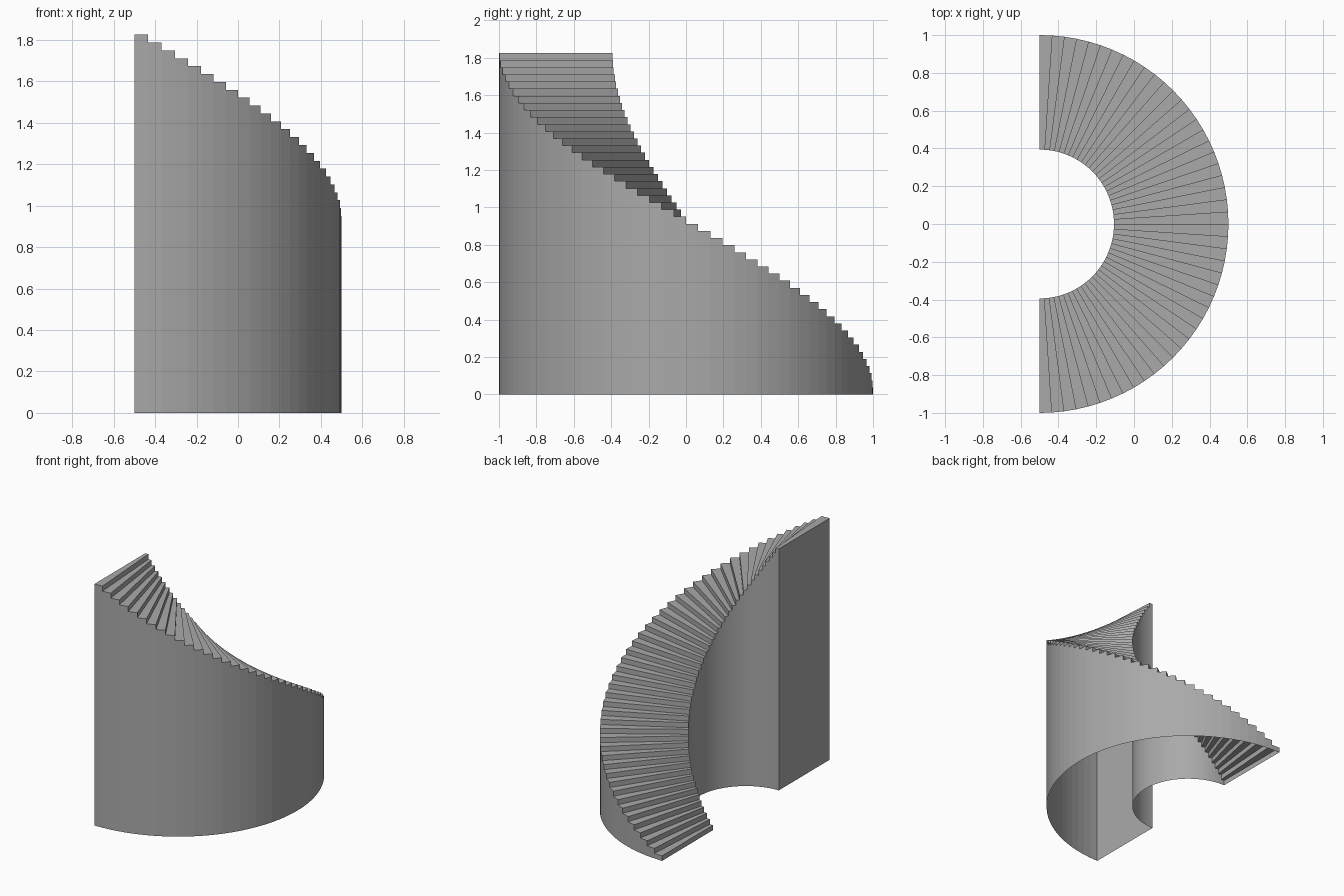
import bpy, bmesh, math

cube = bpy.data.objects.get("Cube")
if cube:
    bpy.data.objects.remove(cube, do_unlink=True)

STEPS = 48
HEIGHT = 1.825
INNER, OUTER = 0.394, 1.0
CENTRE_X = -0.5
RISE = HEIGHT / STEPS

# Plain grey for the whole staircase
grey = bpy.data.materials.new("grey_stone")
grey.use_nodes = True
colour = (0.4, 0.4, 0.4, 1)
grey.diffuse_color = colour
grey.node_tree.nodes["Principled BSDF"].inputs["Base Color"].default_value = colour

bm = bmesh.new()


def point(radius, step, z):
    """Point on the half circle, running from the back round to the front."""
    angle = math.pi / 2 - math.pi * step / STEPS
    return (CENTRE_X + radius * math.cos(angle), radius * math.sin(angle), z)


def quad(*corners):
    bm.faces.new([bm.verts.new(point(*c)) for c in corners])


for i in range(STEPS):
    j, low, top = i + 1, i * RISE, (i + 1) * RISE
    # Riser and tread
    quad((OUTER, i, low), (INNER, i, low), (INNER, i, top), (OUTER, i, top))
    quad((OUTER, j, top), (OUTER, i, top), (INNER, i, top), (INNER, j, top))
    # Outer and inner side walls down to the ground
    quad((OUTER, j, 0), (OUTER, i, 0), (OUTER, i, top), (OUTER, j, top))
    quad((INNER, i, 0), (INNER, j, 0), (INNER, j, top), (INNER, i, top))

# Tall end wall below the last step; the underside stays open
quad((INNER, STEPS, 0), (OUTER, STEPS, 0), (OUTER, STEPS, HEIGHT), (INNER, STEPS, HEIGHT))

bmesh.ops.remove_doubles(bm, verts=bm.verts, dist=1e-4)
mesh = bpy.data.meshes.new("curved_staircase")
bm.to_mesh(mesh)
bm.free()
mesh.materials.append(grey)
staircase = bpy.data.objects.new("curved_staircase", mesh)
bpy.context.collection.objects.link(staircase)
